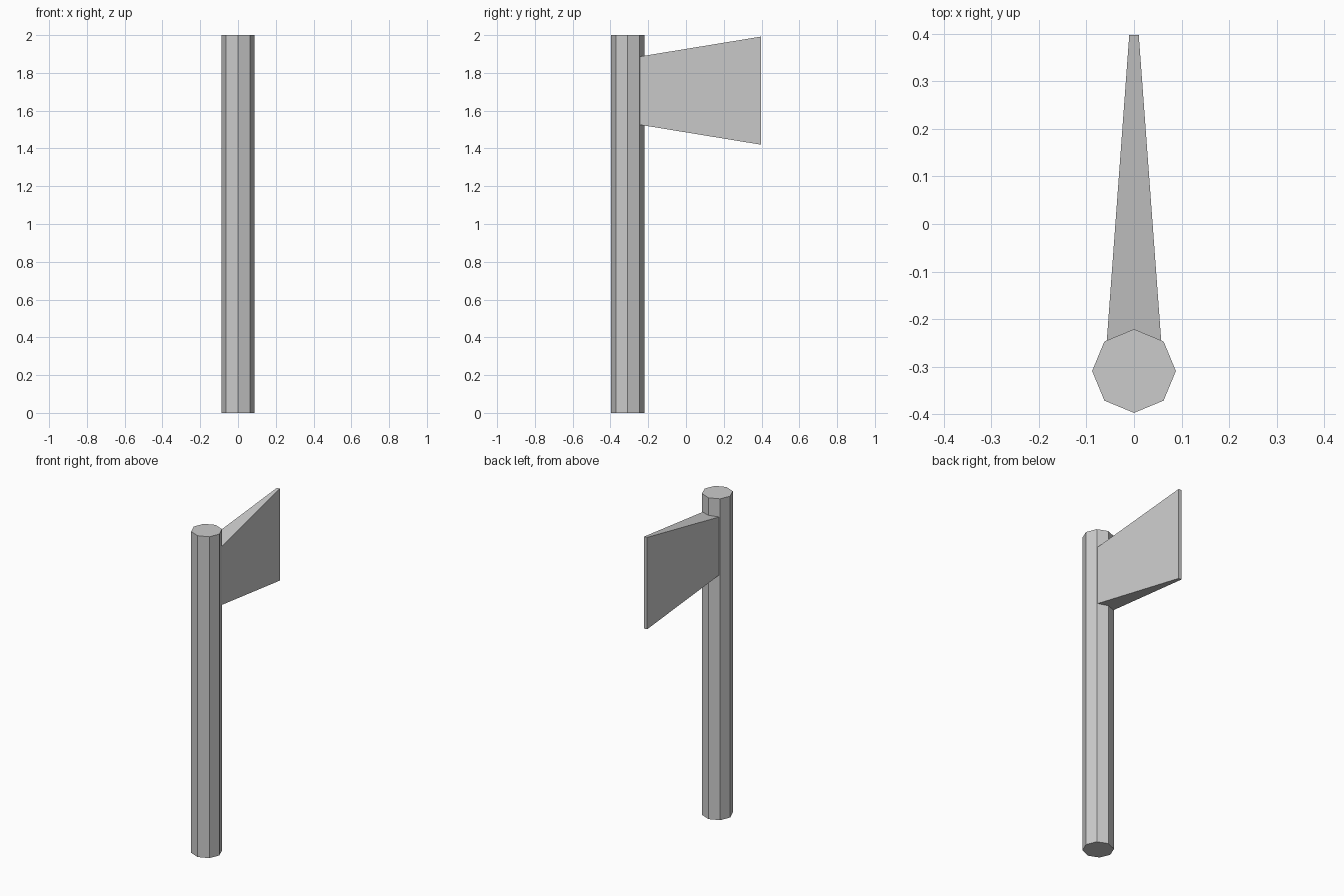
import bpy, bmesh
from mathutils import Matrix

if "Cube" in bpy.data.objects:
    bpy.data.objects.remove(bpy.data.objects["Cube"])


def make_object(name, bm):
    bmesh.ops.recalc_face_normals(bm, faces=bm.faces)
    mesh = bpy.data.meshes.new(name)
    bm.to_mesh(mesh)
    bm.free()
    obj = bpy.data.objects.new(name, mesh)
    bpy.context.collection.objects.link(obj)
    return obj


# Handle: eight-sided upright pole
bm = bmesh.new()
bmesh.ops.create_cone(bm, cap_ends=True, segments=8, radius1=0.088,
                      radius2=0.088, depth=2.0,
                      matrix=Matrix.Translation((0, -0.309, 1.0)))
make_object("handle", bm)

# Blade: cube reshaped so it flares in height and thins toward the edge
bm = bmesh.new()
bmesh.ops.create_cube(bm, size=2.0)
root = (-0.28, 0.0597, 1.531, 1.881)   # y, half width, bottom, top
edge = (0.397, 0.01, 1.42, 1.992)
for v in bm.verts:
    y, half, low, high = edge if v.co.y > 0 else root
    v.co = (half * v.co.x, y, high if v.co.z > 0 else low)
make_object("blade", bm)
